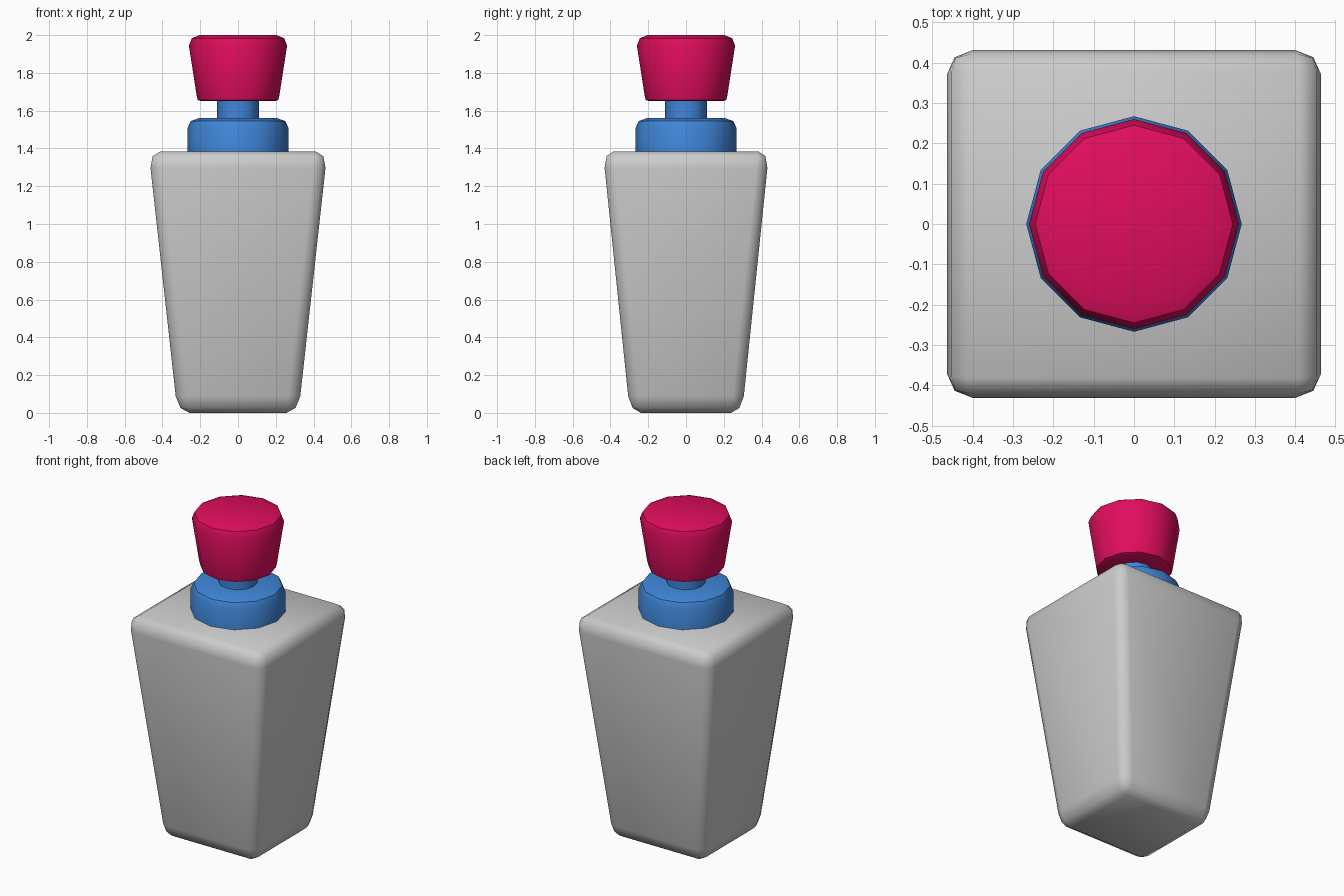
import bpy, bmesh, math

if "Cube" in bpy.data.objects:
    bpy.data.objects.remove(bpy.data.objects["Cube"])


def finish(name, bm, colour=None, angle=40):
    bmesh.ops.recalc_face_normals(bm, faces=bm.faces)
    mesh = bpy.data.meshes.new(name)
    bm.to_mesh(mesh)
    bm.free()
    ob = bpy.data.objects.new(name, mesh)
    bpy.context.collection.objects.link(ob)
    if colour:
        mat = bpy.data.materials.new(name + "_colour")
        mat.diffuse_color = colour
        mat.use_nodes = True
        mat.node_tree.nodes["Principled BSDF"].inputs["Base Color"].default_value = mat.diffuse_color
        mesh.materials.append(mat)
    bpy.ops.object.select_all(action='DESELECT')
    ob.select_set(True)
    bpy.context.view_layer.objects.active = ob
    bpy.ops.object.shade_smooth_by_angle(angle=math.radians(angle))
    return ob


def lathe(name, profile, colour, sides=12):
    """Closed solid of revolution from (radius, z) points, bottom to top."""
    bm = bmesh.new()
    rings = []
    for r, z in profile:
        rings.append([bm.verts.new((r * math.cos(2 * math.pi * i / sides),
                                    r * math.sin(2 * math.pi * i / sides), z))
                      for i in range(sides)])
    for a, b in zip(rings, rings[1:]):
        for i in range(sides):
            j = (i + 1) % sides
            bm.faces.new((a[i], a[j], b[j], b[i]))
    bm.faces.new(rings[0][::-1])
    bm.faces.new(rings[-1])
    return finish(name, bm, colour)


# Tapered bottle body: bevelled before the final stretch in y and z
H, SY, SZ = 1.385, 0.93, 1.42
bm = bmesh.new()
bmesh.ops.create_cube(bm, size=2)
for v in bm.verts:
    hx, hy, z = (0.473, 0.440, H) if v.co.z > 0 else (0.320, 0.297, 0.0)
    v.co = (v.co.x * hx, v.co.y * hy / SY, z / SZ)
bmesh.ops.bevel(bm, geom=bm.edges[:], offset=0.063, offset_type='OFFSET',
                segments=2, profile=0.5, affect='EDGES')
for v in bm.verts:
    v.co.y *= SY
    v.co.z *= SZ
finish("bottle_body", bm, angle=60)

# Collar and neck
BLUE = (0.05, 0.24, 0.69, 1)
lathe("collar", [(0.267, 1.36), (0.267, 1.51), (0.25, 1.545), (0.208, 1.56)], BLUE)
lathe("neck", [(0.11, 1.54), (0.11, 1.68)], BLUE)

# Flared stopper
lathe("stopper", [(0.195, 1.65), (0.213, 1.657), (0.219, 1.68), (0.26, 1.945),
                  (0.245, 1.983), (0.205, 2.0)], (0.75, 0.004, 0.11, 1))
